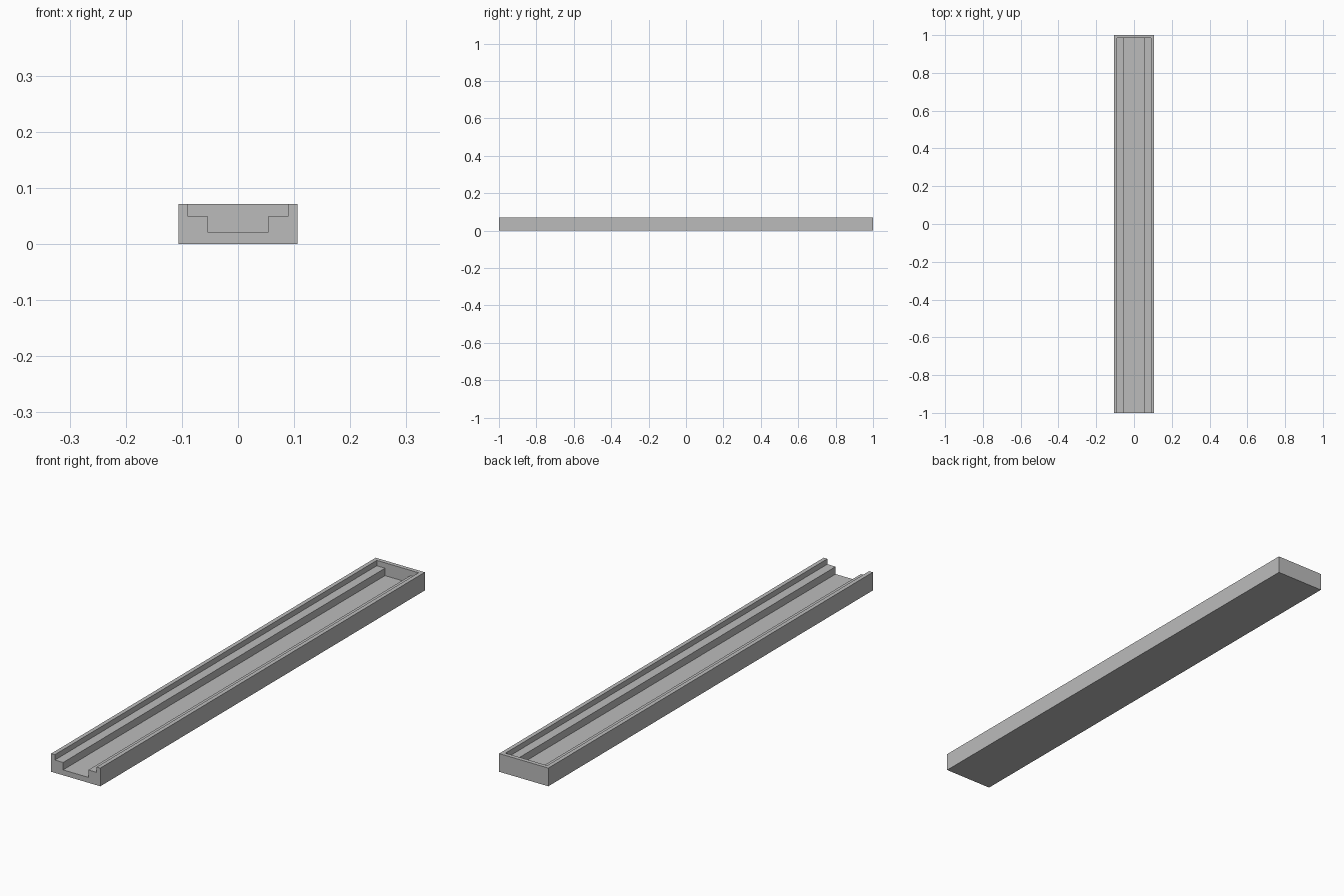
import bpy
import bmesh

HALF_W, HEIGHT = 0.106, 0.071
WALL = 0.016                      # side rims and closed back end
LEDGE_X, LEDGE_Z = 0.09, 0.05     # upper, wider channel
FLOOR_X, FLOOR_Z = 0.0545, 0.021  # lower, narrower channel

cube = bpy.data.objects.get("Cube")
if cube:
    bpy.data.objects.remove(cube, do_unlink=True)

grey = bpy.data.materials.new("plain_grey")
grey.use_nodes = True
grey.diffuse_color = (0.5, 0.5, 0.5, 1)
grey.node_tree.nodes["Principled BSDF"].inputs["Base Color"].default_value = (0.5, 0.5, 0.5, 1)


def extrude_profile(name, half_profile, y0, y1):
    """Mirror a half profile of (x, z) points and extrude it along y."""
    points = half_profile + [(-x, z) for x, z in reversed(half_profile)]
    bm = bmesh.new()
    face = bm.faces.new([bm.verts.new((x, y0, z)) for x, z in points])
    extruded = bmesh.ops.extrude_face_region(bm, geom=[face])["geom"]
    verts = [v for v in extruded if isinstance(v, bmesh.types.BMVert)]
    bmesh.ops.translate(bm, verts=verts, vec=(0, y1 - y0, 0))
    bmesh.ops.recalc_face_normals(bm, faces=bm.faces)
    mesh = bpy.data.meshes.new(name)
    bm.to_mesh(mesh)
    bm.free()
    mesh.materials.append(grey)
    obj = bpy.data.objects.new(name, mesh)
    bpy.context.collection.objects.link(obj)
    return obj


# Solid block
tray = extrude_profile("channel_tray", [(HALF_W, 0), (HALF_W, HEIGHT)], -1, 1)

# Stepped channel, open at the top and front, closed by the back wall
cutter = extrude_profile(
    "channel_cutter",
    [(FLOOR_X, FLOOR_Z), (FLOOR_X, LEDGE_Z), (LEDGE_X, LEDGE_Z), (LEDGE_X, HEIGHT + 0.1)],
    -1.1, 1 - WALL)
cutter.hide_render = True

cut = tray.modifiers.new("stepped_channel", 'BOOLEAN')
cut.operation = 'DIFFERENCE'
cut.solver = 'EXACT'
cut.object = cutter

# Apply the cut and discard the helper
bpy.context.view_layer.objects.active = tray
tray.select_set(True)
bpy.ops.object.modifier_apply(modifier=cut.name)
bpy.data.objects.remove(cutter, do_unlink=True)
